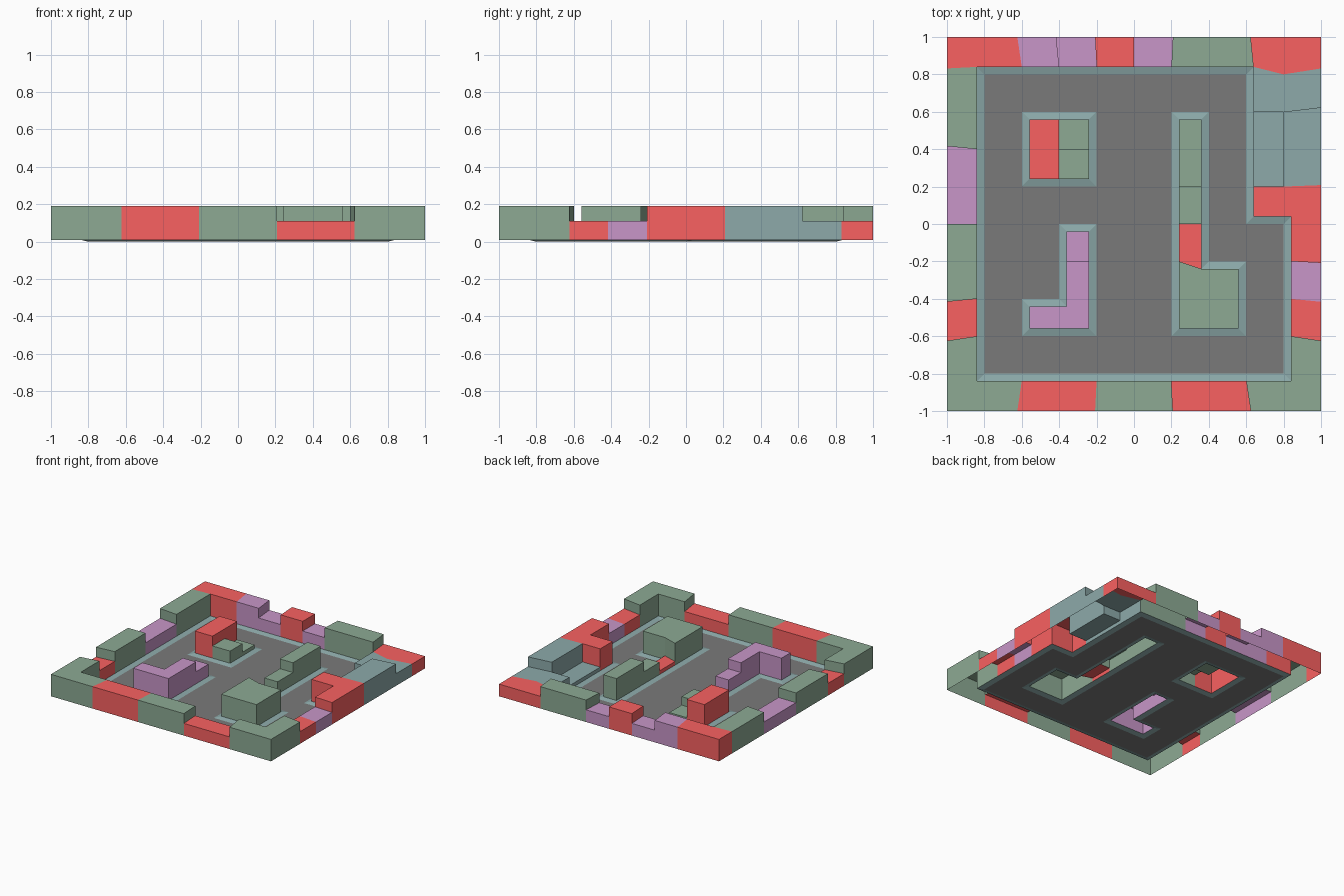
import bpy
from mathutils import Vector

if "Cube" in bpy.data.objects:
    bpy.data.objects.remove(bpy.data.objects["Cube"])

BASE, KERB = 0.01, 0.04            # pavement rise and width
LOW, MID, HIGH = 0.04, 0.11, 0.19  # roof levels
IN, OUT = 0.84, 1.0                # inner and outer line of the perimeter terrace
CELL = 0.2


def material(name, r, g, b):
    m = bpy.data.materials.new(name)
    m.diffuse_color = (r, g, b, 1)
    m.use_nodes = True
    m.node_tree.nodes["Principled BSDF"].inputs["Base Color"].default_value = m.diffuse_color
    return m


MATS = {"red": material("red", .95, .12, .12), "green": material("green", .266, .402, .296),
        "purple": material("purple", .578, .305, .578), "teal": material("teal", .266, .402, .402),
        "asphalt": material("asphalt", .195, .195, .195)}


def make(name, faces, color):
    """Mesh object from faces given as point lists, sharing equal points."""
    index = {}
    ids = [[index.setdefault(tuple(round(c, 4) for c in p), len(index)) for p in f]
           for f in faces]
    me = bpy.data.meshes.new(name)
    me.from_pydata(list(index), [], ids)
    me.materials.append(MATS[color])
    bpy.context.collection.objects.link(bpy.data.objects.new(name, me))


# Road surface from a map of square cells
ROAD = ["#######.", "#..##.#.", "#..##.#.", "#####.#.",
        "##.##.##", "##.##..#", "#..##..#", "########"]
cells = [(c - 4, 3 - r) for r, line in enumerate(ROAD) for c, ch in enumerate(line) if ch == "#"]
quads = [[(x, y), (x + 1, y), (x + 1, y + 1), (x, y + 1)] for x, y in cells]
make("road", [[(x * CELL, y * CELL, 0) for x, y in q] for q in quads], "asphalt")

# Pavements: trace each border of the road, add a gently rising strip beyond it
edges = {(q[i - 1], q[i]) for q in quads for i in range(4)}
follow = {a: b for a, b in edges if (b, a) not in edges}
count = 0
while follow:
    start, end = follow.popitem()
    loop = [start]
    while end != start:
        loop.append(end)
        end = follow.pop(end)
    pts = [Vector(p) * CELL for p in loop]
    n = len(pts)
    far = []
    for i, b in enumerate(pts):
        e, f = (b - pts[i - 1]).normalized(), (pts[(i + 1) % n] - b).normalized()
        move = e if e.dot(f) > .5 else e + f
        far.append(b + KERB * Vector((move.y, -move.x)))
    count += 1
    make(f"pavement_{count}", [[(*pts[i - 1], 0), (*far[i - 1], BASE), (*far[i], BASE),
                                (*pts[i], 0)] for i in range(n)], "teal")

# Buildings are collected as (name, colour, roof level, outline)
blocks = []


def add(name, color, h, pts):
    pts = [(round(x, 4), round(y, 4)) for x, y in pts]
    area = sum(pts[i - 1][0] * p[1] - p[0] * pts[i - 1][1] for i, p in enumerate(pts))
    blocks.append((name, color, h, pts if area > 0 else pts[::-1]))


def box(name, color, h, x0, y0, x1, y1):
    add(name, color, h, [(x0, y0), (x1, y0), (x1, y1), (x0, y1)])


def party(side, t):
    """Inner and outer end of a slightly splayed party wall."""
    splay = 1.04 if abs(t) < .62 else .975 if t < .8 else .99
    pair = []
    for o, k in ((IN, t), (OUT, t * splay)):
        pair.append({"front": (k, -o), "back": (k, o), "left": (-o, k), "right": (o, k)}[side])
    return pair


def terrace(side, stations, styles):
    for i, (color, h) in enumerate(styles):
        a, b = party(side, stations[i])
        c, d = party(side, stations[i + 1])
        add(f"{side}_block_{i + 1}", color, h, [a, b, d, c])


# Perimeter terraces
terrace("front", [-.6, -.2, .2, .6], [("red", HIGH), ("green", HIGH), ("red", MID)])
terrace("right", [-.6, -.4, -.2], [("red", MID), ("purple", MID)])
terrace("back", [-.6, -.4, -.2, 0, .2, .64],
        [("purple", HIGH), ("purple", MID), ("red", HIGH), ("purple", MID), ("green", HIGH)])
terrace("left", [-.6, -.4, 0, .4, IN],
        [("red", MID), ("green", HIGH), ("purple", MID), ("green", HIGH)])

# Front corners and back left corner
for side, s in (("left", -1), ("right", 1)):
    add(f"front_{side}_corner", "green", HIGH,
        [*party("front", s * .6), (s * OUT, -OUT), *party(side, -.6)[::-1], (s * IN, -IN)])
add("back_left_corner", "red", HIGH,
    [*party("left", IN), (-OUT, OUT), *party("back", -.6)[::-1]])

# Deep group at the back right
e_low, e_mid, e_high = party("right", .2)[1], party("right", .6)[1], party("right", IN)[1]
add("right_hook_block", "red", HIGH,
    [*party("right", -.2), e_low, (.8, .2), (.64, .2), (.64, .04), (IN, .04)])
add("right_tall_block", "teal", HIGH, [(.8, .2), e_low, e_mid, (.8, .6)])
box("right_inner_block", "teal", LOW, .64, .2, .8, .6)
add("right_end_block", "teal", MID, [(.64, .6), (.8, .6), e_mid, e_high, (.8, .8), (.64, IN)])
add("back_right_corner", "red", MID,
    [(.64, IN), (.8, .8), e_high, (OUT, OUT), party("back", .64)[1]])

# Island buildings
box("square_island_tower", "red", HIGH, -.56, .24, -.4, .56)
box("square_island_front", "green", MID, -.4, .24, -.24, .4)
box("square_island_back", "green", LOW, -.4, .4, -.24, .56)
box("hook_island_foot", "purple", HIGH, -.56, -.56, -.36, -.44)
box("hook_island_main", "purple", HIGH, -.36, -.56, -.24, -.2)
box("hook_island_end", "purple", MID, -.36, -.2, -.24, -.04)
add("long_island_main", "green", HIGH,
    [(.24, -.56), (.56, -.56), (.56, -.24), (.36, -.24), (.24, -.2)])
add("long_island_annex", "red", LOW, [(.24, -.2), (.36, -.24), (.36, 0), (.24, 0)])
box("long_island_middle", "green", MID, .24, 0, .36, .2)
box("long_island_back", "green", HIGH, .24, .2, .36, .56)

# Split outlines where a neighbour's corner touches them
corners = {p for blk in blocks for p in blk[3]}


def split(poly):
    out = []
    for i, p in enumerate(poly):
        a, d = Vector(poly[i - 1]), Vector(p) - Vector(poly[i - 1])
        hits = [(d.dot(Vector(c) - a), c) for c in corners
                if abs(d.cross(Vector(c) - a)) < 1e-5]
        out += [c for t, c in sorted(hits) if 1e-6 < t < d.dot(d) - 1e-6] + [p]
    return out


blocks = [(n, c, h, split(p)) for n, c, h, p in blocks]
heights = {(p[i - 1], p[i]): h for _, _, h, p in blocks for i in range(len(p))}

# Roof plus walls; a shared side only drops to the lower neighbour's roof
for name, color, h, poly in blocks:
    faces = [[(*p, h) for p in poly]]
    for i, b in enumerate(poly):
        a = poly[i - 1]
        foot = heights.get((b, a), BASE)
        if foot < h:
            faces.append([(*a, foot), (*b, foot), (*b, h), (*a, h)])
    make(name, faces, color)
